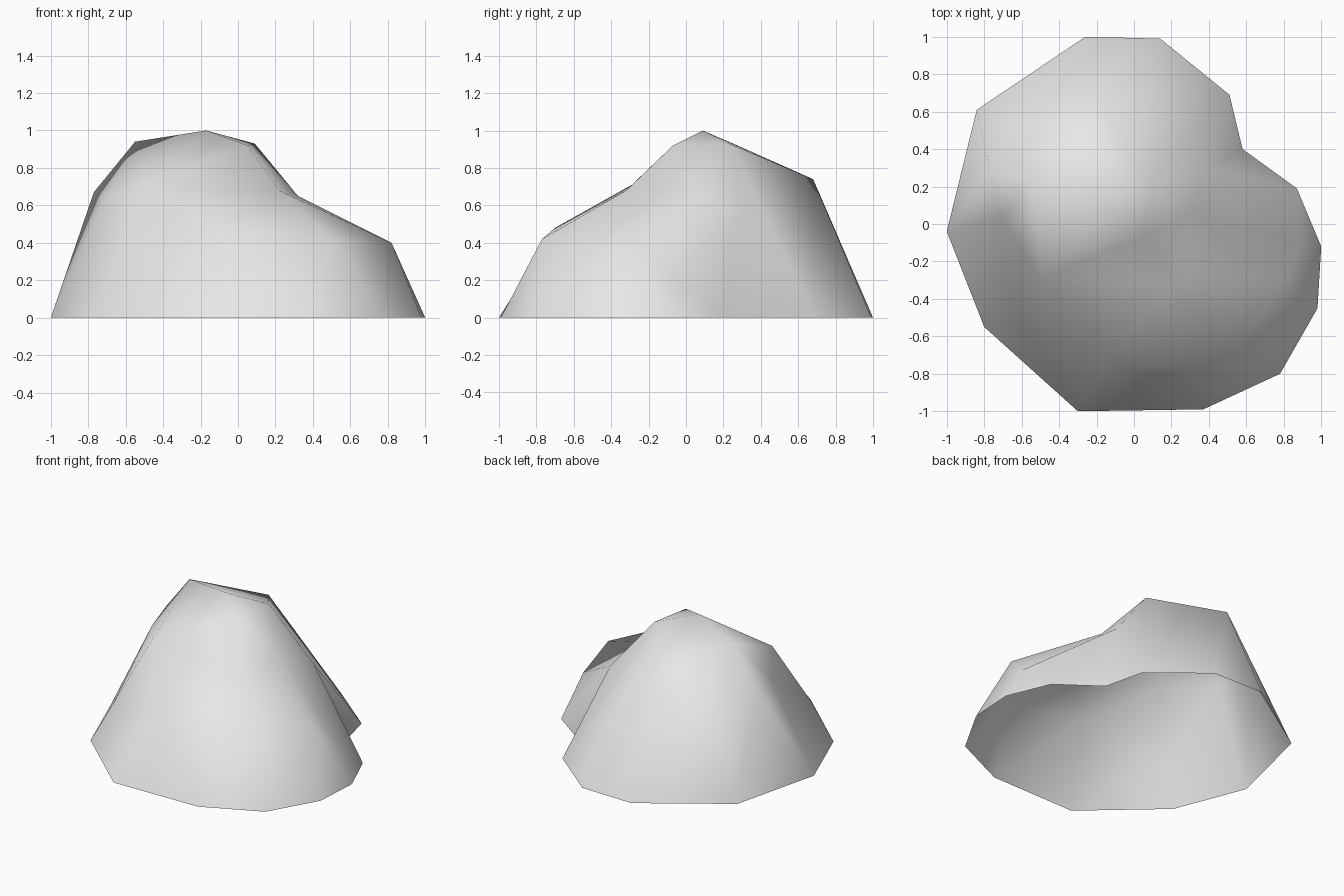
import bpy
from mathutils import Vector
from mathutils.geometry import delaunay_2d_cdt

default_cube = bpy.data.objects.get("Cube")
if default_cube:
    bpy.data.objects.remove(default_cube, do_unlink=True)


def flat_material(name, value):
    """Make a plain matte grey material."""
    material = bpy.data.materials.new(name)
    material.use_nodes = True
    colour = (value, value, value, 1)
    material.diffuse_color = colour
    shader = next(node for node in material.node_tree.nodes
                  if node.type == "BSDF_PRINCIPLED")
    shader.inputs["Base Color"].default_value = colour
    shader.inputs["Roughness"].default_value = 1
    return material


# Ground outline, counter-clockwise
outline = [
    (-.26, 1), (-.84, .61), (-1, -.04), (-.8, -.55), (-.3, -1),
    (.37, -.99), (.78, -.8), (.98, -.45), (1, -.12), (.87, .19),
    (.58, .4), (.51, .69), (.14, .99),
]

# Corners of the rock above the ground
corners = {
    "peak": (-.17, .09, 1),
    "peak_front": (.05, -.07, .92),
    "peak_back": (.09, .23, .93),
    "peak_side": (-.55, .23, .94),
    "back_brow": (-.23, .68, .74),
    "side_front": (-.71, .03, .64),
    "side_back": (-.77, .28, .67),
    "front_brow": (-.49, -.29, .71),
    "foot_corner": (-.66, -.49, .28),
    "lobe_saddle": (.32, .05, .65),
    "lobe_notch": (.4, .3, .55),
    "lobe_top": (.22, -.32, .68),
    "lobe_tip": (.82, -.28, .4),
    "lobe_back": (.895, -.1, .22),
    "lobe_front": (.5, -.77, .42),
    "front_ledge": (-.12, -.7, .48),
}

# Ridges that the surface has to follow
ridges = [
    "peak_side peak peak_back lobe_notch lobe_back lobe_tip lobe_top",
    "peak peak_front lobe_top lobe_front lobe_tip",
    "peak_front lobe_saddle lobe_notch",
    "peak_back back_brow peak_side",
    "peak_front front_brow front_ledge lobe_front",
    "front_brow lobe_top lobe_saddle lobe_tip",
    "peak_side side_front side_back peak_side",
    "side_front front_brow foot_corner",
]

# Span the outline and ridges with triangles seen from above, then lift them
points = [Vector((x, y, 0)) for x, y in outline]
points += [Vector(corner) for corner in corners.values()]
index = {name: len(outline) + i for i, name in enumerate(corners)}
edges = []
for ridge in ridges:
    path = [index[name] for name in ridge.split()]
    edges += list(zip(path, path[1:]))

result = delaunay_2d_cdt([p.xy for p in points], edges,
                         [list(range(len(outline)))], 1, 1e-5)
flat_points, _, triangles, sources = result[:4]
lifted = [(p.x, p.y, points[source[0]].z if source else 0)
          for p, source in zip(flat_points, sources)]

# Rock shell, open underneath
mesh = bpy.data.meshes.new("rock")
mesh.from_pydata(lifted, [], [list(t) for t in triangles])
mesh.materials.append(flat_material("stone grey", .8))
mesh.polygons.foreach_set("use_smooth", [True] * len(mesh.polygons))
mesh.update()
rock = bpy.data.objects.new("rock", mesh)
bpy.context.collection.objects.link(rock)
